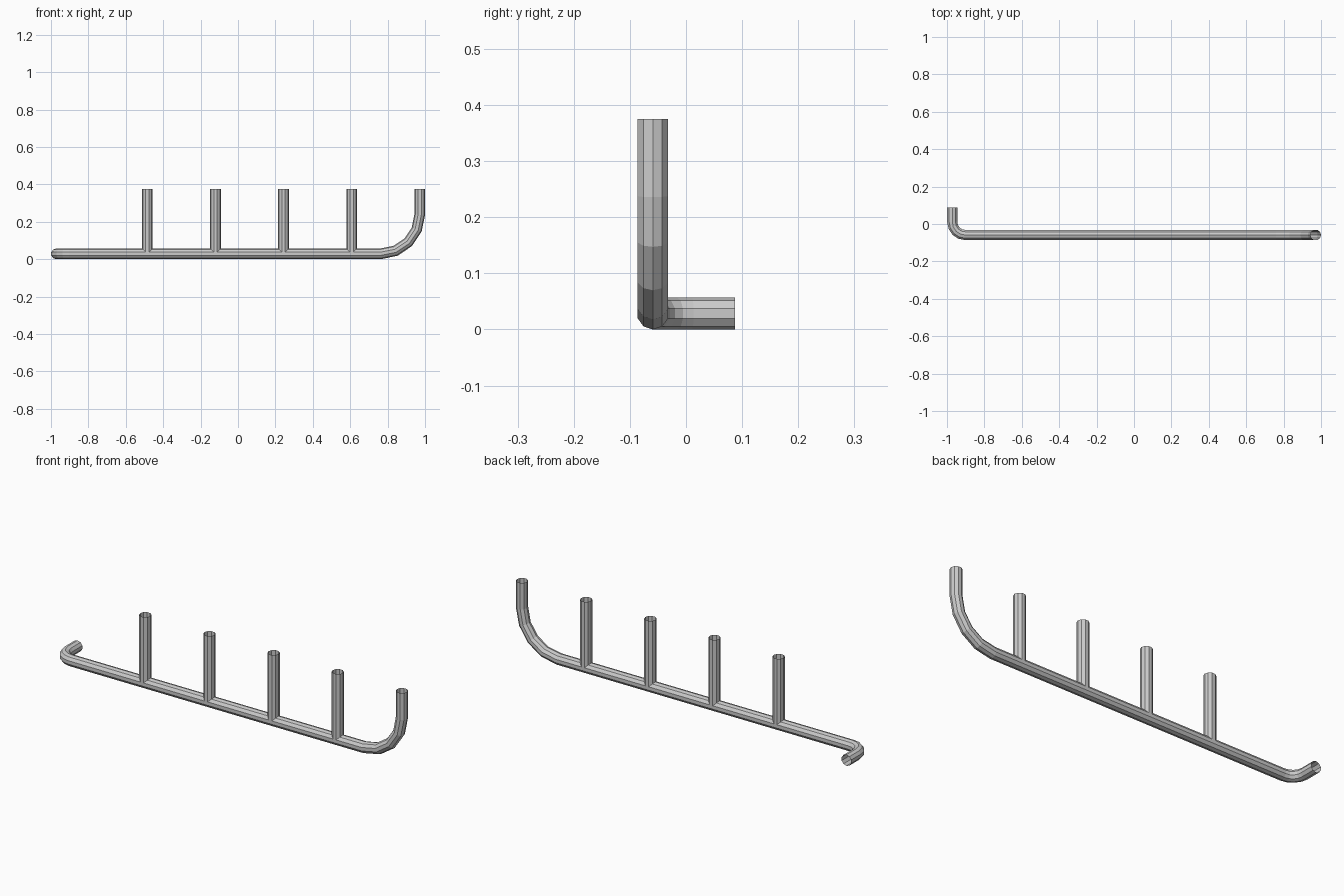
import bpy, bmesh
from math import sin, cos, pi
from mathutils import Vector

if "Cube" in bpy.data.objects:
    bpy.data.objects.remove(bpy.data.objects["Cube"])

R = 0.0285          # pipe radius
SIDES = 10
Y = -0.0875 + R     # axis of the main run
TOP = 0.375

metal = bpy.data.materials.new("grey metal")
metal.use_nodes = True
grey = (0.6, 0.6, 0.6, 1)
metal.diffuse_color = grey
metal.node_tree.nodes["Principled BSDF"].inputs["Base Color"].default_value = grey


def tube(name, path, up):
    """Sweep an open-ended ring along the path, carrying its frame through the bends."""
    bm = bmesh.new()
    pts = [Vector(p) for p in path]
    dirs = [(b - a).normalized() for a, b in zip(pts, pts[1:])]
    tangents = [dirs[0]] + [(a + b).normalized() for a, b in zip(dirs, dirs[1:])] + [dirs[-1]]
    u, rings = Vector(up), []
    for i, (p, t) in enumerate(zip(pts, tangents)):
        if i:
            u = tangents[i - 1].rotation_difference(t) @ u
        v = t.cross(u)
        angles = [2 * pi * k / SIDES for k in range(SIDES)]
        rings.append([bm.verts.new(p + R * (u * cos(a) + v * sin(a))) for a in angles])
    for a, b in zip(rings, rings[1:]):
        for k in range(SIDES):
            n = (k + 1) % SIDES
            bm.faces.new((a[k], a[n], b[n], b[k]))
    mesh = bpy.data.meshes.new(name)
    bm.to_mesh(mesh)
    bm.free()
    mesh.materials.append(metal)
    obj = bpy.data.objects.new(name, mesh)
    bpy.context.collection.objects.link(obj)


# Main run: short rear outlet, tight bend, long straight, wide upward bend
END = 1 - R
SMALL, WIDE, STEPS = 0.07, 0.21, 4
path = [(-END, 0.0875, R)]
for i in range(STEPS + 1):
    a = pi / 2 * i / STEPS
    path.append((-END + SMALL * (1 - cos(a)), Y + SMALL * (1 - sin(a)), R))
for i in range(STEPS + 1):
    a = pi / 2 * i / STEPS
    path.append((END - WIDE * (1 - sin(a)), Y, R + WIDE * (1 - cos(a))))
path.append((END, Y, TOP))
tube("main_pipe", path, (0, 0, 1))

# Four upright branch pipes
for i in range(4):
    x = END - 0.364 * (i + 1)
    tube(f"branch_pipe_{i + 1}", [(x, Y, R), (x, Y, TOP)], (1, 0, 0))
